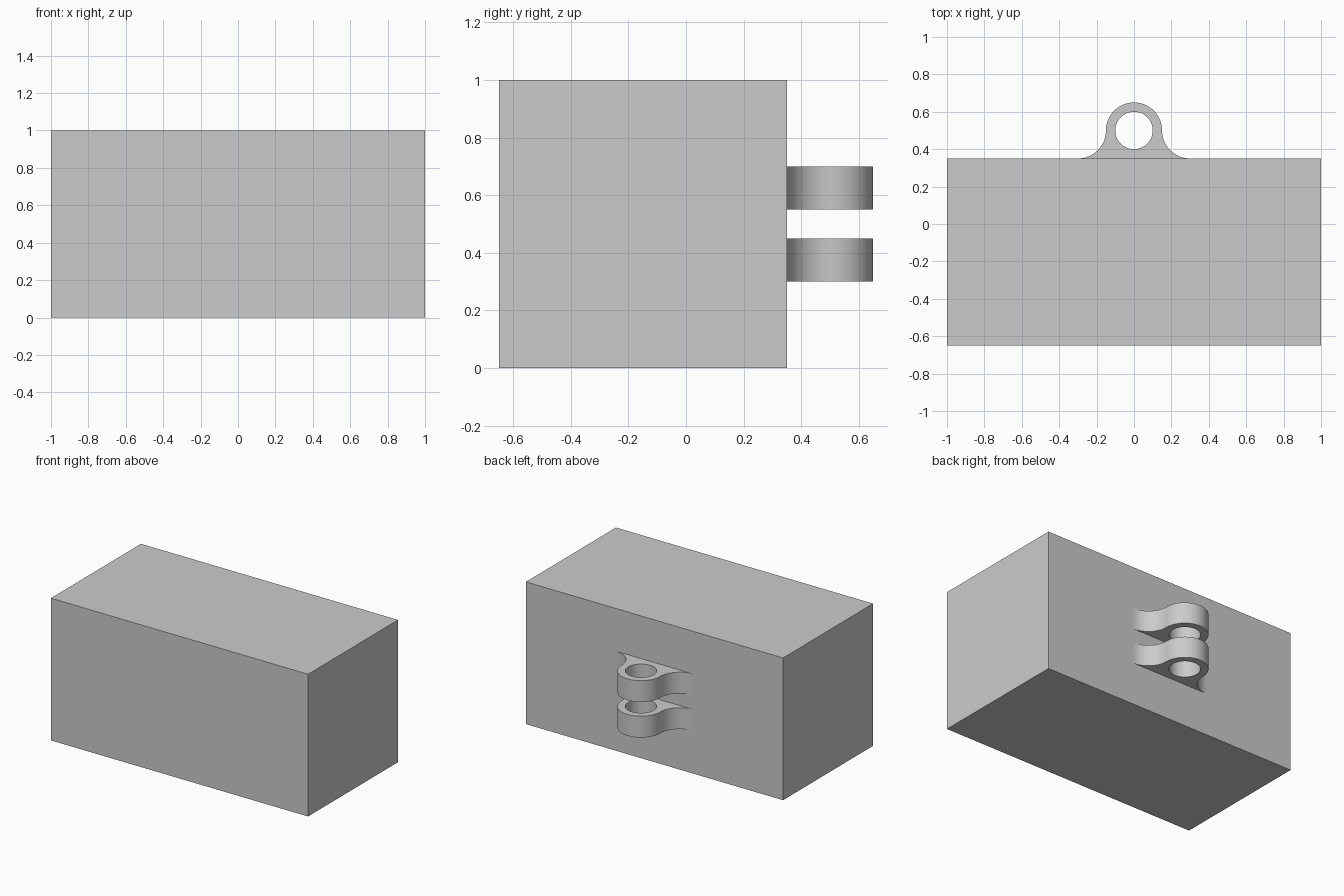
import bpy, bmesh, math

if "Cube" in bpy.data.objects:
    bpy.data.objects.remove(bpy.data.objects["Cube"], do_unlink=True)

GREY = (0.6, 0.6, 0.6, 1.0)
grey = bpy.data.materials.new("plain_grey")
grey.use_nodes = True
grey.diffuse_color = GREY
grey.node_tree.nodes["Principled BSDF"].inputs["Base Color"].default_value = GREY

BACK = 0.35          # rear wall of the block
PIN_Y = 0.5          # centre line of the hinge pin
OUTER, HOLE = 0.15, 0.1
STEPS = 32           # segments per half turn


def arc(cx, cy, r, start, end, steps):
    """Points along an arc, angles in degrees."""
    angles = [math.radians(start + (end - start) * i / steps) for i in range(steps + 1)]
    return [(cx + r * math.cos(a), cy + r * math.sin(a)) for a in angles]


def add_object(name, bm):
    bmesh.ops.recalc_face_normals(bm, faces=bm.faces)
    mesh = bpy.data.meshes.new(name)
    bm.to_mesh(mesh)
    bm.free()
    mesh.materials.append(grey)
    obj = bpy.data.objects.new(name, mesh)
    bpy.context.collection.objects.link(obj)
    return obj


def hinge_lug(name, z, height):
    # Flared outline: concave fillet, rounded eye, mirrored fillet
    side = arc(2 * OUTER, PIN_Y, OUTER, 270, 180, STEPS // 2)
    eye = arc(0, PIN_Y, OUTER, 0, 180, STEPS)
    outline = side + eye[1:-1] + [(-x, y) for x, y in reversed(side)]
    hole = arc(0, PIN_Y, HOLE, 0, 360, 2 * STEPS)[:-1]
    bm = bmesh.new()
    edges = []
    for loop in (outline, hole):
        verts = [bm.verts.new((x, y, z)) for x, y in loop]
        edges += [bm.edges.new((verts[i - 1], verts[i])) for i in range(len(verts))]
    bmesh.ops.triangle_fill(bm, edges=edges, use_beauty=True)
    # Raise the flat profile into a solid
    raised = bmesh.ops.extrude_face_region(bm, geom=bm.faces[:], use_keep_orig=True)
    top = [g for g in raised["geom"] if isinstance(g, bmesh.types.BMVert)]
    bmesh.ops.translate(bm, verts=top, vec=(0, 0, height))
    return add_object(name, bm)


# Main block
bm = bmesh.new()
bmesh.ops.create_cube(bm, size=1)
bmesh.ops.scale(bm, verts=bm.verts, vec=(2, 1, 1))
bmesh.ops.translate(bm, verts=bm.verts, vec=(0, BACK - 0.5, 0.5))
add_object("block", bm)

# Two hinge lugs on the rear wall
for name, z in (("lower_hinge_lug", 0.3), ("upper_hinge_lug", 0.55)):
    lug = hinge_lug(name, z, 0.15)
    bpy.ops.object.select_all(action="DESELECT")
    lug.select_set(True)
    bpy.context.view_layer.objects.active = lug
    bpy.ops.object.shade_smooth_by_angle(angle=math.radians(30))
